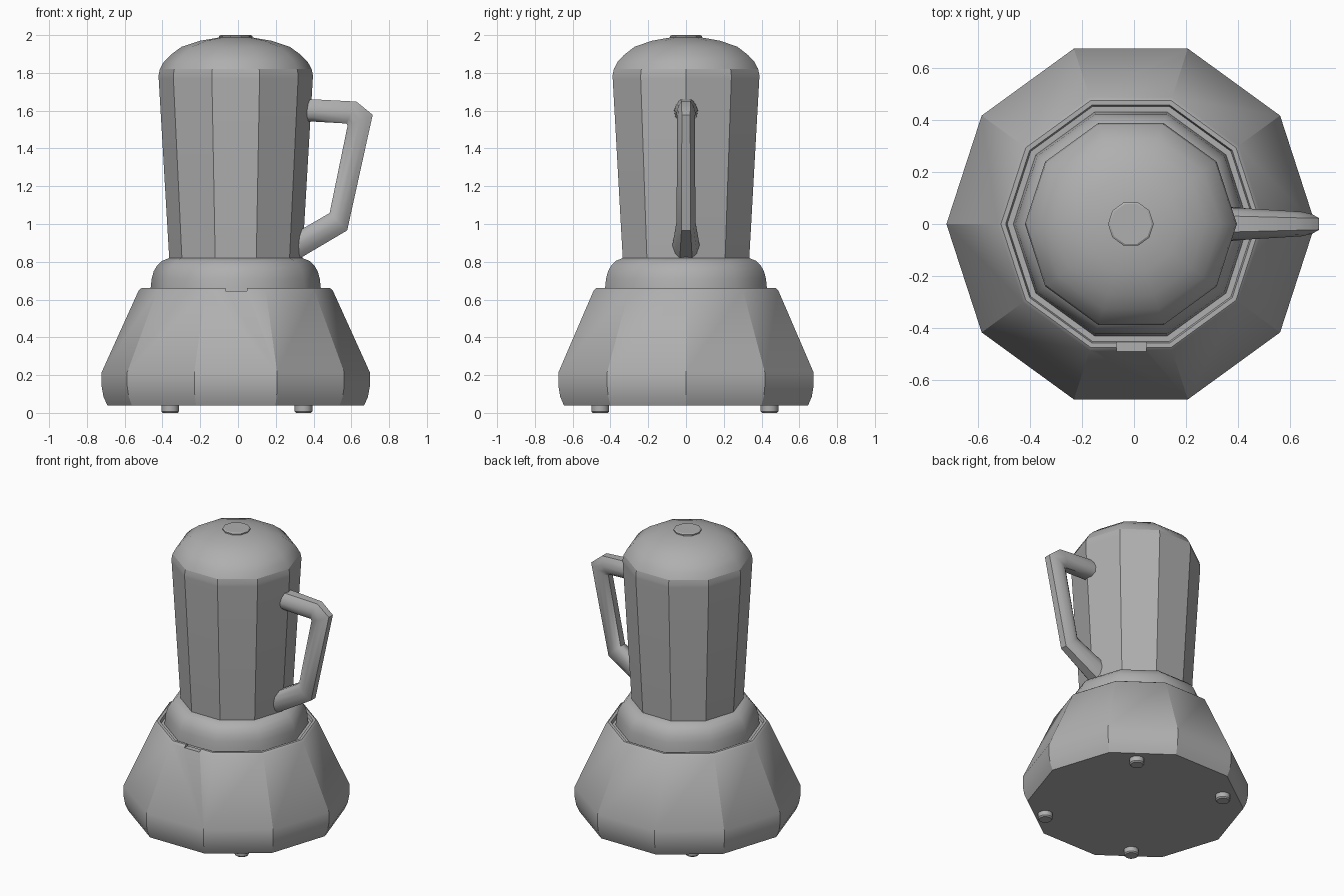
import bpy, bmesh, math

if "Cube" in bpy.data.objects:
    bpy.data.objects.remove(bpy.data.objects["Cube"])

CX = -0.012   # axis of the ten-sided pot
METAL = bpy.data.materials.new("dark_metal")
METAL.diffuse_color = (0.43, 0.43, 0.43, 1)
METAL.use_nodes = True
METAL.node_tree.nodes["Principled BSDF"].inputs["Base Color"].default_value = METAL.diffuse_color


def shade(ob, angle):
    bpy.ops.object.select_all(action='DESELECT')
    ob.select_set(True)
    bpy.context.view_layer.objects.active = ob
    bpy.ops.object.shade_smooth_by_angle(angle=math.radians(angle))


def finish(name, bm, angle):
    bmesh.ops.recalc_face_normals(bm, faces=bm.faces)
    me = bpy.data.meshes.new(name)
    bm.to_mesh(me)
    bm.free()
    me.materials.append(METAL)
    ob = bpy.data.objects.new(name, me)
    bpy.context.collection.objects.link(ob)
    if angle:
        shade(ob, angle)
    return ob


def loft(name, rings, angle):
    """Skin a list of closed point rings and cap both ends."""
    bm = bmesh.new()
    vs = [[bm.verts.new(p) for p in ring] for ring in rings]
    n = len(vs[0])
    for a, b in zip(vs, vs[1:]):
        for i in range(n):
            j = (i + 1) % n
            bm.faces.new((a[i], a[j], b[j], b[i]))
    bm.faces.new(vs[0])
    bm.faces.new(vs[-1])
    return finish(name, bm, angle)


def lathe(name, profile, angle, n=10, cx=CX, cy=0):
    return loft(name, [[(cx + r * math.cos(math.tau * i / n), cy + r * math.sin(math.tau * i / n), z)
                        for i in range(n)] for r, z in profile], angle)


# Flared base with a shallow groove inside its rim
base = lathe("base", [(0.68, 0.04), (0.70, 0.085), (0.71, 0.14), (0.71, 0.215), (0.513, 0.65),
                      (0.50, 0.66), (0.482, 0.66), (0.476, 0.64), (0.40, 0.64)], 0)

# Small notch cut in the front of the rim
bm = bmesh.new()
bmesh.ops.create_cube(bm, size=1)
bmesh.ops.scale(bm, vec=(0.115, 0.08, 0.036), verts=bm.verts)
bmesh.ops.translate(bm, vec=(-0.009, -0.49, 0.662), verts=bm.verts)
cutter = finish("notch_cutter", bm, 0)
cutter.hide_render = True
mod = base.modifiers.new("notch", 'BOOLEAN')
mod.operation = 'DIFFERENCE'
mod.solver = 'EXACT'
mod.object = cutter
bpy.context.view_layer.objects.active = base
bpy.ops.object.modifier_apply(modifier=mod.name)
bpy.data.objects.remove(cutter)
shade(base, 28)

# Rounded collar
lathe("collar", [(0.455, 0.62), (0.45, 0.665), (0.445, 0.71), (0.434, 0.75), (0.415, 0.782),
                 (0.39, 0.805), (0.352, 0.82), (0.30, 0.82)], 40)

# Faceted upper jug
lathe("jug", [(0.352, 0.815), (0.408, 1.77), (0.408, 1.79), (0.402, 1.82)], 30)

# Domed lid and its cap
lathe("lid", [(0.402, 1.82), (0.38, 1.86), (0.345, 1.895), (0.287, 1.938), (0.19, 1.97),
              (0.09, 1.987)], 40)
lathe("lid_cap", [(0.088, 1.975), (0.088, 1.995), (0.08, 2.0)], 30)

# Handle: inner point, outer point, half width at middle, half width of outer edge
stations = [((0.33, 1.545), (0.33, 1.66), 0.064, 0.03),
            ((0.40, 1.542), (0.40, 1.66), 0.062, 0.03),
            ((0.575, 1.532), (0.627, 1.648), 0.05, 0.024),
            ((0.58, 1.52), (0.713, 1.578), 0.047, 0.022),
            ((0.485, 1.058), (0.578, 0.966), 0.05, 0.024),
            ((0.29, 0.945), (0.29, 0.796), 0.075, 0.034)]
rings = []
for (xi, zi), (xo, zo), w, e in stations:
    section = [(0, e), (0.2, w * 0.9), (0.5, w), (0.8, w * 0.8), (1, e)]
    section += [(t, -y) for t, y in reversed(section)]
    rings.append([(xi + (xo - xi) * t, y, zi + (zo - zi) * t) for t, y in section])
loft("handle", rings, 45)

# Four feet
for sx in (-1, 1):
    for sy in (-1, 1):
        lathe("foot", [(0.04, 0), (0.047, 0.008), (0.047, 0.045)], 40, 12,
              -0.006 + sx * 0.353, -0.006 + sy * 0.448)
